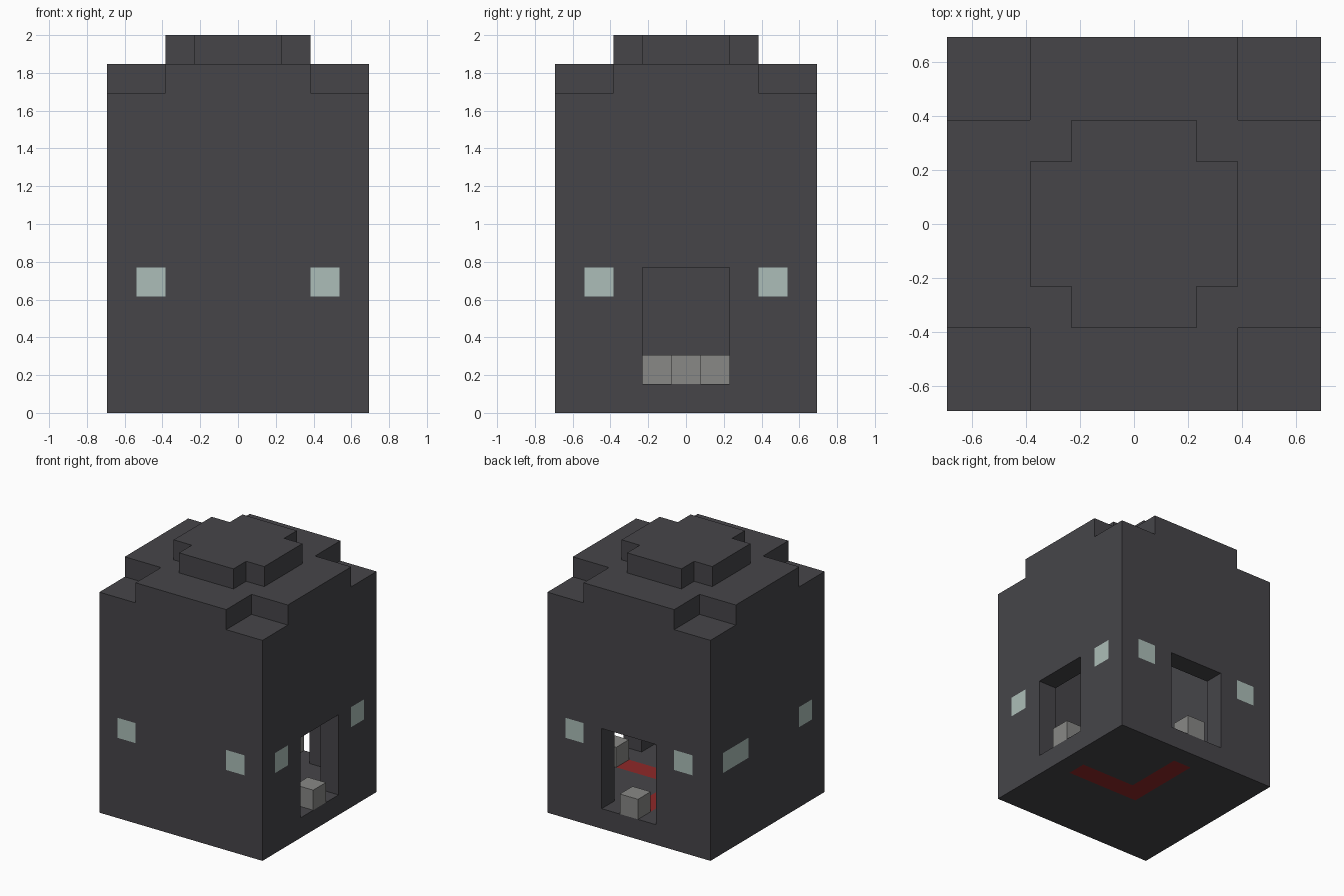
import bpy, bmesh
from itertools import product
from mathutils import Vector

cube = bpy.data.objects.get("Cube")
if cube:
    bpy.data.objects.remove(cube, do_unlink=True)

U = 2 / 13  # edge of one block


def material(name, rgb):
    m = bpy.data.materials.new(name)
    m.use_nodes = True
    lin = [((c / 255 + 0.055) / 1.055) ** 2.4 for c in rgb] + [1]
    m.diffuse_color = lin
    m.node_tree.nodes["Principled BSDF"].inputs["Base Color"].default_value = lin
    return m


charcoal = material("charcoal", (70, 69, 73))
stone = material("stone grey", (136, 136, 134))
glass = material("pale glass", (172, 190, 184))
red = material("carpet red", (143, 41, 41))


def box(x0, x1, y0, y1, z0, z1):
    """Blocks filling an inclusive range on each axis."""
    return set(product(range(x0, x1 + 1), range(y0, y1 + 1), range(z0, z1 + 1)))


# Openings
door_x = box(4, 4, -1, 1, 1, 4)
door_y = box(-1, 1, 4, 4, 1, 4)

# Windows: a pair on each wall, the left one of the -x wall being double
windows = {(s * 3, t * 4, 4) for s in (-1, 1) for t in (-1, 1)}
windows |= {(y, x, z) for x, y, z in windows}
windows.add((-4, 2, 4))

# Red carpet set in the floor, from both doorways to the centre
carpet = box(0, 3, 0, 0, 0, 0) | box(0, 0, 0, 3, 0, 0)
floor = box(-4, 4, -4, 4, 0, 0) - carpet

# Stone steps in the doorways and benches along the far walls
step_x = box(4, 4, 0, 0, 1, 1)
step_y = box(0, 0, 4, 4, 1, 1)
benches = box(-3, -3, -3, 3, 1, 1) | box(-3, 3, -3, -3, 1, 1)

# Hollow walls and the stepped roof
walls = box(-4, 4, -4, 4, 1, 9) - box(-3, 3, -3, 3, 1, 9)
walls -= door_x | door_y | windows
roof = box(-4, 4, -4, 4, 10, 10)
roof |= box(-4, 4, -2, 2, 11, 11) | box(-2, 2, -4, 4, 11, 11)
cap = box(-2, 2, -1, 1, 12, 12) | box(-1, 1, -2, 2, 12, 12)

parts = {
    "floor": (floor, charcoal),
    "walls": (walls, charcoal),
    "roof": (roof, charcoal),
    "roof_cap": (cap, charcoal),
    "windows": (windows, glass),
    "carpet": (carpet, red),
    "right_door_step": (step_x, stone),
    "back_door_step": (step_y, stone),
    "benches": (benches, stone),
}
solid = set().union(*(cells for cells, _ in parts.values()))


def build(name, cells, mat):
    """Make the exposed faces of a set of blocks, merged into large flats."""
    bm = bmesh.new()
    for cell in sorted(cells):
        centre = Vector(cell) + Vector((0, 0, 0.5))
        for axis, sign in product(range(3), (-1, 1)):
            n = Vector((0, 0, 0))
            n[axis] = sign
            if tuple(int(c) for c in Vector(cell) + n) in solid:
                continue
            a = Vector((0, 0, 0))
            a[(axis + 1) % 3] = 0.5
            b = n.cross(a)
            mid = centre + n / 2
            bm.faces.new([bm.verts.new((mid + p) * U)
                          for p in (-a - b, a - b, a + b, b - a)])
    bmesh.ops.remove_doubles(bm, verts=bm.verts, dist=U / 100)
    bmesh.ops.dissolve_limit(bm, angle_limit=0.01, verts=bm.verts, edges=bm.edges)
    mesh = bpy.data.meshes.new(name)
    bm.to_mesh(mesh)
    bm.free()
    mesh.materials.append(mat)
    bpy.context.scene.collection.objects.link(bpy.data.objects.new(name, mesh))


for name, (cells, mat) in parts.items():
    build(name, cells, mat)
